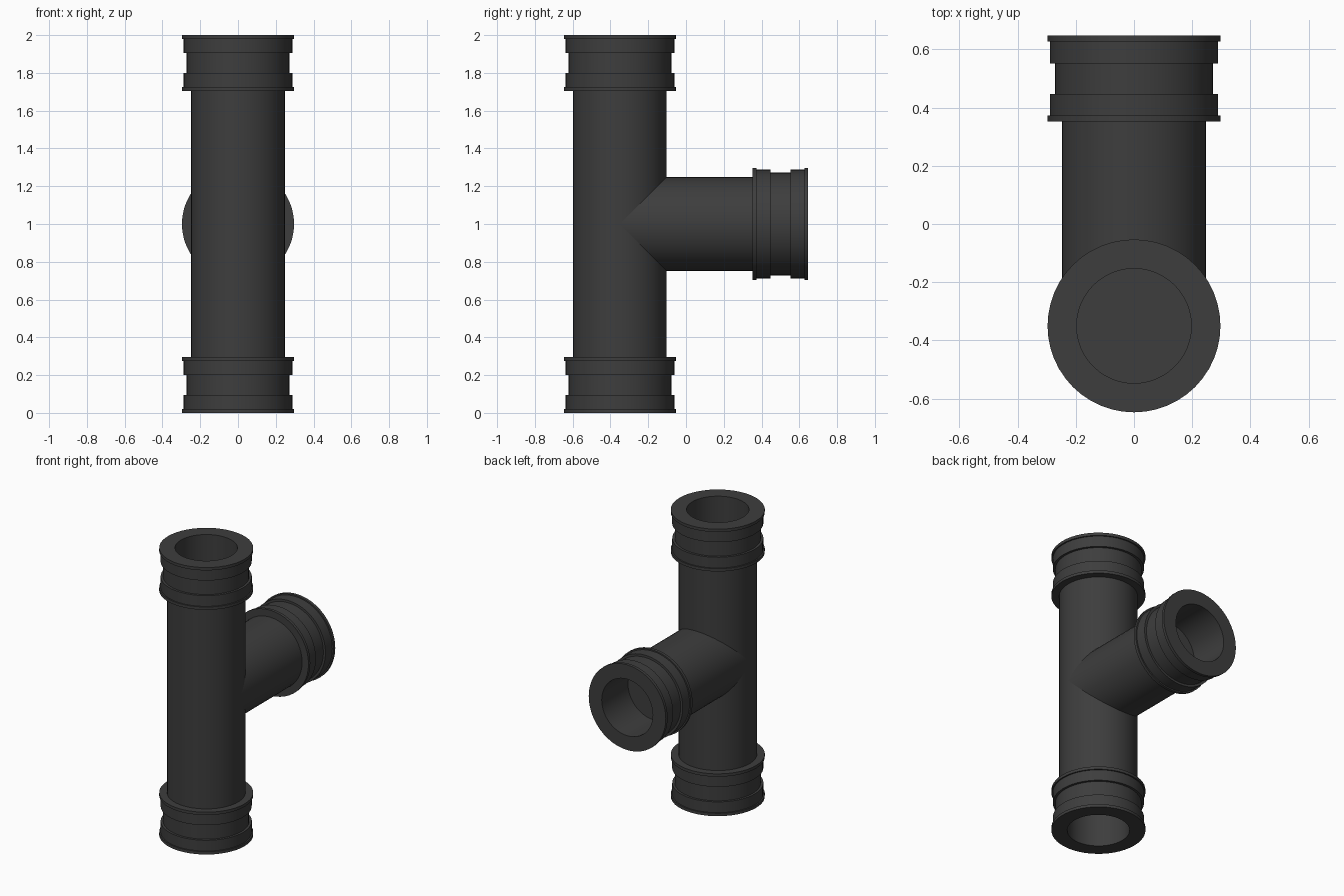
import bpy
import bmesh
from math import pi, radians
from mathutils import Matrix, Vector

SEGMENTS = 48
PIPE_R, BORE_R = 0.248, 0.197
COLLAR = 0.295          # collar length
AXIS_Y = -0.35          # main pipe axis

cube = bpy.data.objects.get("Cube")
if cube:
    bpy.data.objects.remove(cube)

plastic = bpy.data.materials.new("dark grey plastic")
plastic.use_nodes = True
colour = (0.047, 0.047, 0.047, 1)
plastic.diffuse_color = colour
plastic.node_tree.nodes["Principled BSDF"].inputs["Base Color"].default_value = colour


def lathe(name, profile, placement):
    """Spin a (radius, height) profile around z and place the result."""
    bm = bmesh.new()
    verts = [bm.verts.new((r, 0, h)) for r, h in profile]
    edges = [bm.edges.new(pair) for pair in zip(verts, verts[1:])]
    bmesh.ops.spin(bm, geom=verts + edges, cent=(0, 0, 0), axis=(0, 0, 1),
                   angle=2 * pi, steps=SEGMENTS, use_merge=True)
    bmesh.ops.remove_doubles(bm, verts=bm.verts, dist=1e-5)
    bmesh.ops.recalc_face_normals(bm, faces=bm.faces)
    bm.transform(placement)
    mesh = bpy.data.meshes.new(name)
    bm.to_mesh(mesh)
    bm.free()
    mesh.materials.append(plastic)
    obj = bpy.data.objects.new(name, mesh)
    bpy.context.collection.objects.link(obj)
    bpy.ops.object.select_all(action="DESELECT")
    obj.select_set(True)
    bpy.context.view_layer.objects.active = obj
    bpy.ops.object.shade_smooth_by_angle(angle=radians(35))
    return obj


# Collar: flanges at both ends, a recessed band, and a blind bore;
# height 0 is the open mouth
bands = [(0.297, 0), (0.288, -0.02), (0.272, -0.095),
         (0.288, -0.2), (0.297, -0.275)]
ends = [h for _, h in bands[1:]] + [-COLLAR]
collar_profile = [(0, -COLLAR + 0.005), (BORE_R, -COLLAR + 0.005), (BORE_R, 0)]
for (r, start), end in zip(bands, ends):
    collar_profile += [(r, start), (r, end)]
collar_profile.append((0, -COLLAR))

# Each end of the fitting: mouth position and turn from upright
centre = Vector((0, AXIS_Y, 1))
arms = {
    "top": ((0, AXIS_Y, 2), 0),
    "bottom": ((0, AXIS_Y, 0), pi),
    "branch": ((0, 0.647, 1), -pi / 2),
}
for name, (mouth, turn) in arms.items():
    mouth = Vector(mouth)
    placement = Matrix.Translation(mouth) @ Matrix.Rotation(turn, 4, "X")
    lathe(name + "_collar", collar_profile, placement)

# Straight main pipe, and the side branch growing from its axis
upright = Matrix.Translation(centre)
lathe("main_pipe", [(PIPE_R, -1 + COLLAR), (PIPE_R, 1 - COLLAR)], upright)
branch_length = 0.647 - AXIS_Y - COLLAR
lathe("branch_pipe", [(PIPE_R, 0), (PIPE_R, branch_length)],
      upright @ Matrix.Rotation(-pi / 2, 4, "X"))
